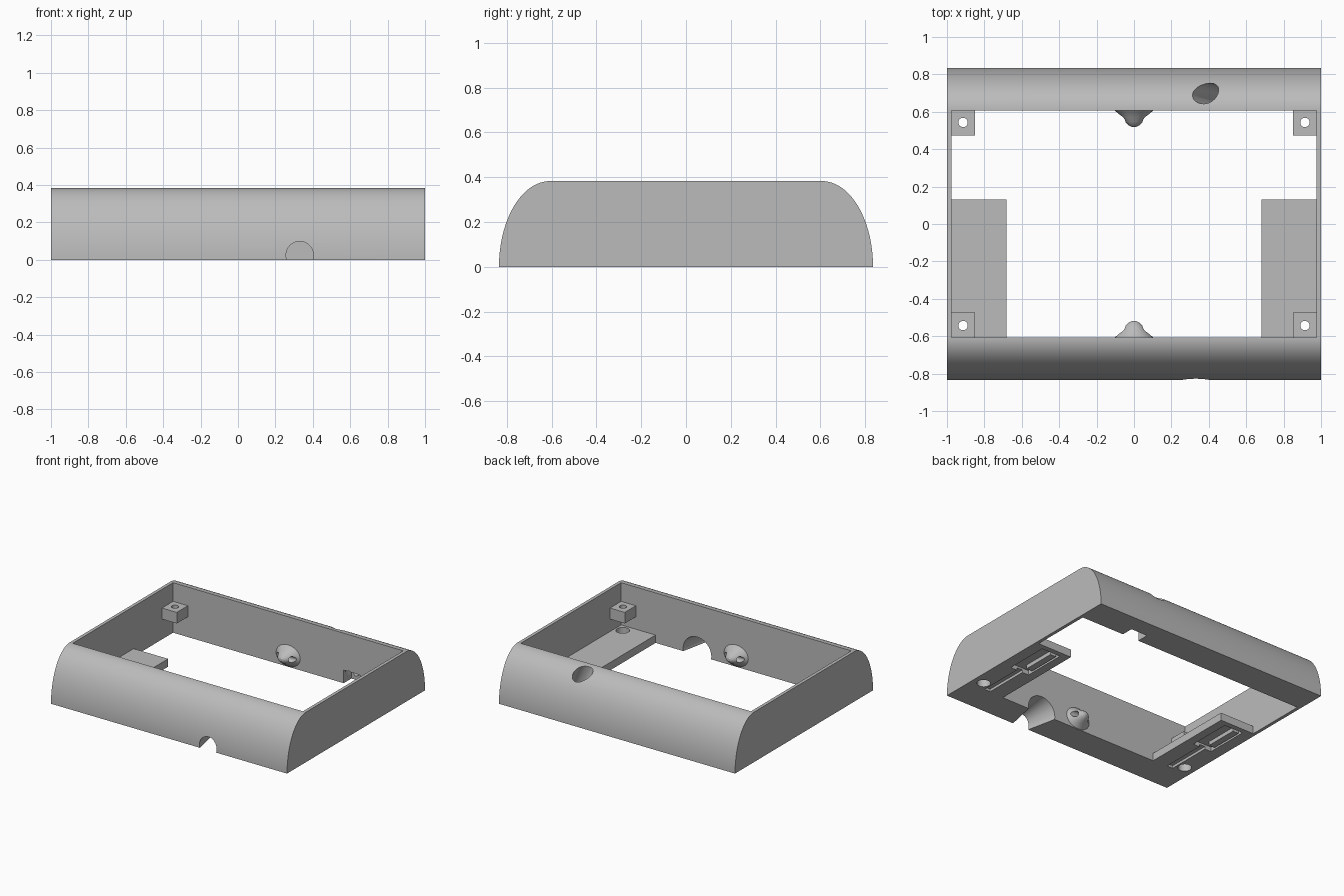
import bpy, bmesh, math
from mathutils import Vector, Matrix

old = bpy.data.objects.get("Cube")
if old:
    bpy.data.objects.remove(old, do_unlink=True)

grey = bpy.data.materials.new("plain grey")
grey.use_nodes = True
COLOUR = (0.5, 0.5, 0.5, 1)
grey.diffuse_color = COLOUR
grey.node_tree.nodes["Principled BSDF"].inputs["Base Color"].default_value = COLOUR


def finish(bm, name):
    bmesh.ops.recalc_face_normals(bm, faces=bm.faces)
    mesh = bpy.data.meshes.new(name)
    bm.to_mesh(mesh)
    bm.free()
    mesh.materials.append(grey)
    obj = bpy.data.objects.new(name, mesh)
    bpy.context.collection.objects.link(obj)
    return obj


def box(name, x0, x1, y0, y1, z0, z1):
    bm = bmesh.new()
    bmesh.ops.create_cube(bm, size=1)
    for v in bm.verts:
        v.co = ((x0 + x1) / 2 + v.co.x * (x1 - x0),
                (y0 + y1) / 2 + v.co.y * (y1 - y0),
                (z0 + z1) / 2 + v.co.z * (z1 - z0))
    return finish(bm, name)


def rod(name, start, end, r1, r2=None):
    """Cylinder or cone running between two points."""
    a, b = Vector(start), Vector(end)
    turn = (b - a).to_track_quat('Z', 'Y').to_matrix().to_4x4()
    bm = bmesh.new()
    bmesh.ops.create_cone(bm, cap_ends=True, segments=40, radius1=r1,
                          radius2=r1 if r2 is None else r2, depth=(b - a).length,
                          matrix=Matrix.Translation((a + b) / 2) @ turn)
    return finish(bm, name)


def activate(obj):
    bpy.ops.object.select_all(action='DESELECT')
    obj.select_set(True)
    bpy.context.view_layer.objects.active = obj


def cut(obj, *cutters):
    for cutter in cutters:
        mod = obj.modifiers.new("cut", 'BOOLEAN')
        mod.operation, mod.solver, mod.object = 'DIFFERENCE', 'EXACT', cutter
        activate(obj)
        bpy.ops.object.modifier_apply(modifier=mod.name)
        bpy.data.objects.remove(cutter, do_unlink=True)


def smooth(obj):
    activate(obj)
    bpy.ops.object.shade_smooth_by_angle(angle=math.radians(30))


HEIGHT, DEPTH, INNER_Y, INNER_X = 0.383, 0.835, 0.607, 0.975

# Frame: quarter-ellipse front and back edges, extruded along x
bm = bmesh.new()
arc = [(INNER_Y + (DEPTH - INNER_Y) * math.cos(t), HEIGHT * math.sin(t))
       for t in (math.pi / 2 * i / 32 for i in range(33))]
profile = arc + [(-y, z) for y, z in reversed(arc)]
cap = bm.faces.new([bm.verts.new((-1, y, z)) for y, z in profile])
side = bmesh.ops.extrude_face_region(bm, geom=[cap])
bmesh.ops.translate(bm, vec=(2, 0, 0),
                    verts=[g for g in side["geom"] if isinstance(g, bmesh.types.BMVert)])
frame = finish(bm, "frame")
cut(frame,
    box("opening", -INNER_X, INNER_X, -INNER_Y, INNER_Y, -0.1, 0.6),
    # flared cable notch in the front wall
    rod("cable_notch", (0.33, -0.86, 0.025), (0.33, -0.58, 0.02), 0.068, 0.125),
    # slanted passage in the back wall with a socket at its foot
    rod("passage", (0.34, 0.71, 0.43), (0.54, 0.66, 0.05), 0.06),
    box("socket", 0.47, 0.61, 0.58, 0.70, -0.05, 0.10))
smooth(frame)

# Corner screw posts
for sx, side_name in ((-1, "right"), (1, "left")):
    for sy, end_name in ((-1, "front"), (1, "back")):
        xs = sorted((sx * 0.85, sx * 0.98))
        ys = sorted((sy * 0.473, sy * 0.615))
        post = box(f"{end_name}_{side_name}_post", *xs, *ys, 0.155, 0.24)
        cx, cy = sx * 0.914, sy * 0.543
        cut(post, rod("screw_hole", (cx, cy, 0), (cx, cy, 0.4), 0.025))
        smooth(post)

    # Base plate with a screw access hole and a recessed latch underneath
    xs = sorted((sx * 0.683, sx * 0.98))
    plate = box(f"{side_name}_base_plate", *xs, -0.615, 0.13, 0, 0.06)
    cx, mid = sx * 0.914, sx * 0.83
    cut(plate,
        rod("access_hole", (cx, -0.54, -0.1), (cx, -0.54, 0.2), 0.048),
        box("groove", mid - 0.025, mid + 0.025, -0.6, -0.2, -0.05, 0.02),
        box("pocket", mid - 0.08, mid + 0.08, -0.25, 0.09, -0.05, 0.035))
    smooth(plate)
    box(f"{side_name}_latch", mid - 0.07, mid - 0.02, -0.2, 0.06, 0.005, 0.04)

# Flared eyelets on the inside of the front and back walls
flare = [(0.108, -0.005), (0.085, 0.016), (0.065, 0.036), (0.048, 0.06),
         (0.028, 0.08), (0.012, 0.088)]
for sy, end_name in ((-1, "front"), (1, "back")):
    bm = bmesh.new()
    rings = []
    for r, d in flare:
        rings.append([bm.verts.new((r * math.cos(a), sy * (INNER_Y - d),
                                    0.085 + 0.8 * r * math.sin(a)))
                      for a in (math.tau * i / 32 for i in range(32))])
    for lower, upper in zip(rings, rings[1:]):
        for i in range(32):
            j = (i + 1) % 32
            bm.faces.new((lower[i], lower[j], upper[j], upper[i]))
    bm.faces.new(rings[0])
    bm.faces.new(rings[-1])
    eyelet = finish(bm, f"{end_name}_eyelet")
    y = sy * (INNER_Y - 0.04)
    cut(eyelet, rod("eyelet_hole", (-0.2, y, 0.085), (0.2, y, 0.085), 0.022))
    smooth(eyelet)
